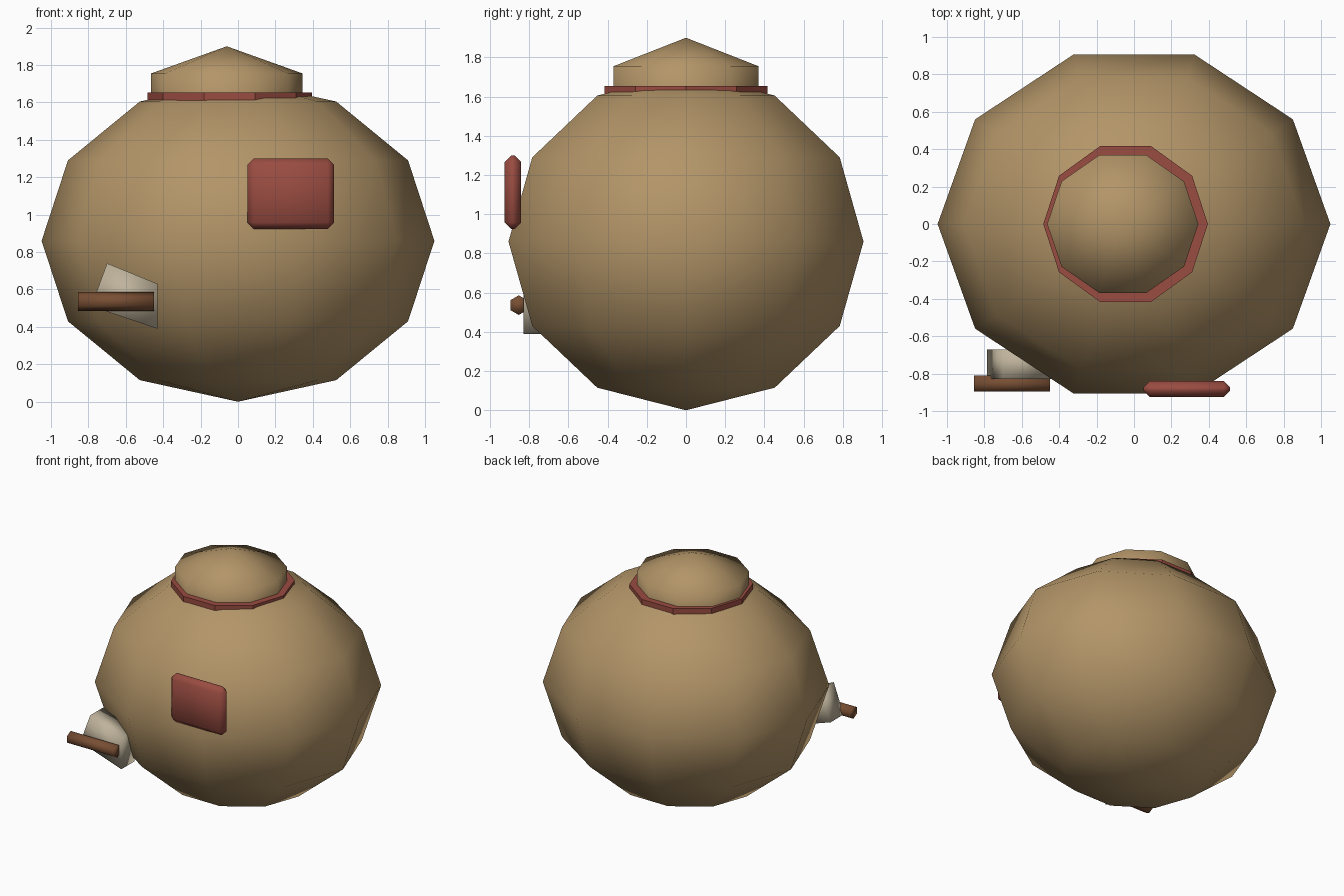
import bpy, bmesh
from math import radians
from mathutils import Matrix, Vector

if "Cube" in bpy.data.objects:
    bpy.data.objects.remove(bpy.data.objects["Cube"], do_unlink=True)


def material(name, rgb):
    m = bpy.data.materials.new(name)
    m.use_nodes = True
    m.diffuse_color = (*rgb, 1)
    m.node_tree.nodes["Principled BSDF"].inputs["Base Color"].default_value = (*rgb, 1)
    return m


tan = material("tan", (0.45, 0.30, 0.138))
red = material("brick red", (0.32, 0.072, 0.053))
wood = material("brown", (0.19, 0.078, 0.034))
cream = material("cream", (0.52, 0.45, 0.33))


def finish(name, bm, mat, smooth=True):
    bmesh.ops.recalc_face_normals(bm, faces=bm.faces)
    mesh = bpy.data.meshes.new(name)
    bm.to_mesh(mesh)
    bm.free()
    mesh.materials.append(mat)
    for p in mesh.polygons:
        p.use_smooth = smooth
    obj = bpy.data.objects.new(name, mesh)
    bpy.context.collection.objects.link(obj)
    return obj


def placed(centre, size, turn=0, axis="Z"):
    return (Matrix.Translation(centre) @ Matrix.Diagonal((*size, 1))
            @ Matrix.Rotation(radians(turn), 4, axis))


def ball(name, centre, size, rings, mat):
    bm = bmesh.new()
    bmesh.ops.create_uvsphere(bm, u_segments=10, v_segments=rings, radius=1,
                              matrix=placed(centre, size, 18))
    return finish(name, bm, mat)


# Ten-sided round body and the low domed lid
ball("body", (0, 0, 0.86), (1.05, 0.952, 0.86), 6, tan)
ball("lid", (-0.06, 0, 1.61), (0.467, 0.448, 0.29), 3, tan)

# Band under the lid
bm = bmesh.new()
bmesh.ops.create_cone(bm, cap_ends=True, segments=10, radius1=1, radius2=1, depth=1,
                      matrix=placed((-0.045, 0, 1.63), (0.44, 0.438, 0.048), 18))
finish("neck_band", bm, red, smooth=False)

# Chamfered patch on the front
bm = bmesh.new()
bmesh.ops.create_cube(bm, size=1, matrix=placed((0.282, -0.883, 1.112), (0.465, 0.085, 0.375)))
bmesh.ops.bevel(bm, geom=bm.edges[:], offset=0.034, segments=1, affect="EDGES")
finish("front_patch", bm, red)

# Slanted four-sided block
bm = bmesh.new()
outline = [(-0.70, 0.74), (-0.43, 0.63), (-0.43, 0.39), (-0.785, 0.51)]
face = bm.faces.new([bm.verts.new((x, -0.83, z)) for x, z in outline])
side = bmesh.ops.extrude_face_region(bm, geom=[face], use_keep_orig=True)
bmesh.ops.translate(bm, vec=Vector((0, 0.16, 0)),
                    verts=[v for v in side["geom"] if isinstance(v, bmesh.types.BMVert)])
finish("slanted_block", bm, cream)

# Six-sided stick lying across the block
bm = bmesh.new()
bmesh.ops.create_cone(bm, cap_ends=True, segments=6, radius1=0.05, radius2=0.05, depth=0.405,
                      matrix=placed((-0.652, -0.853, 0.536), (1, 1, 1), 90, "Y"))
stick = finish("stick", bm, wood)
# Stand the hexagon on its corner
if max(v.co.z for v in stick.data.vertices) < 0.585:
    pivot = Matrix.Translation((-0.652, -0.853, 0.536))
    stick.data.transform(pivot @ Matrix.Rotation(radians(30), 4, "X") @ pivot.inverted())
